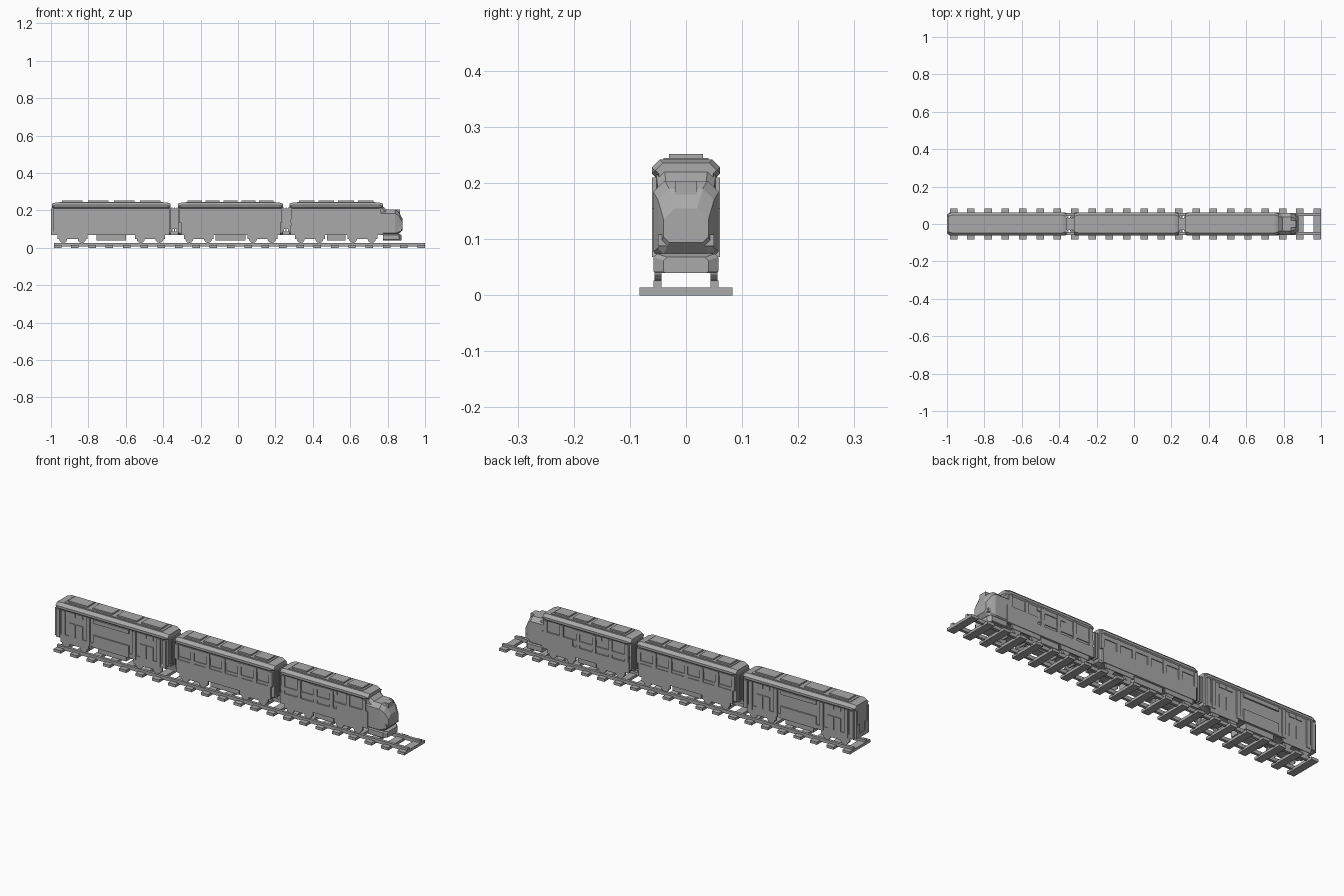
import bpy
import bmesh

default_cube = bpy.data.objects.get("Cube")
if default_cube:
    bpy.data.objects.remove(default_cube, do_unlink=True)

grey = bpy.data.materials.new("plain_grey")
grey.use_nodes = True
grey.diffuse_color = (0.4, 0.4, 0.4, 1)
shader = grey.node_tree.nodes["Principled BSDF"]
shader.inputs["Base Color"].default_value = grey.diffuse_color

# Shared widths, measured from the centre line
OUTER = 0.061
CORE = 0.054
PLATE = 0.058
INNER = 0.05
THIN = 0.006
POST = 0.02

# Shared heights
SLEEPER_TOP = 0.014
RAIL_TOP = 0.026
UNDERSIDE = 0.04
FLOOR = 0.068
SILL = 0.135
HEAD = 0.19
EAVES = 0.21
ROOF = 0.242
ROOF_TOP = 0.252

# Back and front of each car
REAR_CAR = (-0.995, -0.36)
MIDDLE_CAR = (-0.32, 0.24)
LOCOMOTIVE = (0.275, 0.775)
NOSE_TIP = 0.88


def finish(name, bm):
    bmesh.ops.recalc_face_normals(bm, faces=bm.faces)
    mesh = bpy.data.meshes.new(name)
    bm.to_mesh(mesh)
    bm.free()
    mesh.materials.append(grey)
    bpy.context.collection.objects.link(bpy.data.objects.new(name, mesh))


def add_box(bm, *ranges):
    """Add a box given its low and high limit along x, y and z."""
    for vert in bmesh.ops.create_cube(bm, size=1)["verts"]:
        for axis, (low, high) in enumerate(ranges):
            vert.co[axis] = high if vert.co[axis] > 0 else low


def add_centred(bm, along, half_width, heights):
    add_box(bm, along, (-half_width, half_width), heights)


def add_pair(bm, along, inner, outer, heights):
    """Add a box on each side of the centre line."""
    add_box(bm, along, (inner, outer), heights)
    add_box(bm, along, (-outer, -inner), heights)


def around(centre, reach):
    return centre - reach, centre + reach


def spread(low, high, count):
    """Evenly spaced positions including both limits."""
    return [low + (high - low) * i / (count - 1) for i in range(count)]


def loft(name, sections, chamfer):
    """Join octagonal sections of x, half width, bottom and top."""
    bm = bmesh.new()
    rings = []
    for x, width, bottom, top in sections:
        half = [(width - chamfer / 2, bottom), (width, bottom + chamfer / 2),
                (width, top - chamfer), (width - chamfer, top)]
        outline = half + [(-y, z) for y, z in reversed(half)]
        rings.append([bm.verts.new((x, y, z)) for y, z in outline])
    for ring, following in zip(rings, rings[1:]):
        for i in range(len(ring)):
            bm.faces.new((ring[i - 1], ring[i], following[i], following[i - 1]))
    bm.faces.new(rings[0])
    bm.faces.new(rings[-1])
    finish(name, bm)


def tapered_shell(name, limits, width, bottom, top):
    """A car-length shell drawn in a little at both ends."""
    back, front = limits
    drawn_in = (width - THIN, bottom + THIN, top - THIN)
    full = (width, bottom, top)
    loft(name, [(back, *drawn_in), (back + POST, *full),
                (front - POST, *full), (front, *drawn_in)], SLEEPER_TOP)


def car_shell(name, limits, hatches):
    """Recessed core, overhanging roof and raised roof hatches."""
    back, front = limits
    tapered_shell(name + "_core", limits, CORE, FLOOR, ROOF - THIN)
    tapered_shell(name + "_roof", limits, OUTER, EAVES, ROOF)
    bm = bmesh.new()
    along = (back + UNDERSIDE, front - UNDERSIDE)
    add_centred(bm, along, UNDERSIDE, (EAVES, ROOF + THIN / 2))
    pitch = (along[1] - along[0]) / hatches
    for i in range(hatches):
        middle = along[0] + pitch * (i + 0.5)
        add_centred(bm, around(middle, pitch * 0.4), 0.03, (EAVES, ROOF_TOP))
    finish(name + "_roof_hatches", bm)


def add_posts(bm, positions, bottom):
    for x in positions:
        add_pair(bm, around(x, POST / 2), INNER, OUTER, (bottom, EAVES))


def bogie(name, x):
    """Side frames, centre beam and two wheel sets."""
    bm = bmesh.new()
    add_pair(bm, around(x, 0.08), INNER, PLATE, (UNDERSIDE + THIN, FLOOR))
    add_centred(bm, around(x, INNER), INNER, (INNER, FLOOR + THIN))
    finish(name + "_frame", bm)
    bm = bmesh.new()
    radius = 0.022
    for axle in around(x, INNER):
        for y, size, depth in ((-INNER, radius, THIN * 2), (INNER, radius, THIN * 2),
                               (0, THIN, INNER * 2)):
            wheel = bmesh.ops.create_cone(bm, cap_ends=True, segments=12, depth=depth,
                                          radius1=size, radius2=size)
            for vert in wheel["verts"]:
                across, up, side = vert.co
                vert.co = (axle + across, y + side, RAIL_TOP + radius + up)
    finish(name + "_wheels", bm)


def equipment_box(name, x, reach):
    bm = bmesh.new()
    add_pair(bm, around(x, reach), THIN, INNER, (UNDERSIDE, FLOOR))
    finish(name, bm)


# Track
bm = bmesh.new()
add_pair(bm, (-0.985, 1), INNER - THIN, PLATE, (SLEEPER_TOP - THIN, RAIL_TOP))
finish("rails", bm)
bm = bmesh.new()
for x in spread(-0.965, 0.98, 22):
    add_centred(bm, around(x, POST), 0.083, (0, SLEEPER_TOP))
finish("sleepers", bm)

# Rear passenger car with a pair of double doors on each side
back, front = REAR_CAR
middle = (back + front) / 2
car_shell("rear_car", REAR_CAR, 4)
bm = bmesh.new()
add_pair(bm, (back + THIN, front - THIN), INNER, PLATE, (FLOOR, FLOOR + POST))
for heights in ((FLOOR, SILL - THIN), (HEAD, EAVES)):
    add_pair(bm, around(middle, 0.1), INNER, OUTER, heights)
for doorway in around(middle, 0.2):
    add_posts(bm, around(doorway, 0.07), FLOOR)
    for leaf in around(doorway, POST):
        for heights in ((FLOOR, SILL + POST), (HEAD, EAVES)):
            add_pair(bm, around(leaf, POST - THIN / 2), INNER, PLATE, heights)
add_posts(bm, around(middle, 0.3), FLOOR)
finish("rear_car_side_panels", bm)
bm = bmesh.new()
end_wall = (-1, back + POST)
add_pair(bm, end_wall, POST, INNER, (FLOOR + THIN, SILL))
add_pair(bm, end_wall, UNDERSIDE, INNER, (SILL, EAVES))
add_centred(bm, end_wall, INNER, (FLOOR, FLOOR + POST))
finish("rear_car_end_wall", bm)
equipment_box("rear_car_equipment", middle, 0.08)

# Middle car with a deep skirt and a window band
back, front = MIDDLE_CAR
car_shell("middle_car", MIDDLE_CAR, 5)
bm = bmesh.new()
ends = (back + SLEEPER_TOP, front - SLEEPER_TOP)
add_pair(bm, ends, INNER, OUTER, (FLOOR, SILL))
for heights in ((SILL, SILL + SLEEPER_TOP), (HEAD, EAVES)):
    add_pair(bm, ends, INNER, PLATE, heights)
add_posts(bm, spread(*ends, 7), SILL)
finish("middle_car_side_panels", bm)
equipment_box("middle_car_equipment", (back + front) / 2, 0.08)

# Locomotive with a louvred engine room and a solid cab
back, front = LOCOMOTIVE
cab = 0.6
car_shell("locomotive", LOCOMOTIVE, 4)
bm = bmesh.new()
add_pair(bm, (back + THIN, front), INNER, OUTER, (FLOOR, SILL - SLEEPER_TOP))
add_pair(bm, (back + THIN, cab), INNER, PLATE, (SILL, SILL + POST))
add_pair(bm, ((back + cab) / 2, cab), INNER, PLATE, (HEAD, EAVES))
add_pair(bm, (cab, front), INNER, OUTER, (FLOOR, SILL + POST))
add_posts(bm, spread(back + POST, front - POST, 6), FLOOR)
finish("locomotive_side_panels", bm)
equipment_box("locomotive_equipment", (back + front) / 2, INNER)

# Sloped windscreen, bluff nose and bumper
brow = NOSE_TIP - POST
loft("windscreen", [(front - POST, CORE, FLOOR, ROOF - THIN),
                    (front + POST, INNER, FLOOR, EAVES - THIN)], SLEEPER_TOP)
loft("nose", [(front - POST, PLATE, FLOOR, EAVES - THIN),
              (brow - POST, PLATE, FLOOR, EAVES - THIN),
              (brow, INNER, FLOOR + THIN, HEAD),
              (NOSE_TIP, UNDERSIDE, FLOOR + RAIL_TOP, SILL + POST)], POST)
loft("bumper", [(front, PLATE, UNDERSIDE, FLOOR + THIN),
                (brow, PLATE, UNDERSIDE, FLOOR + THIN),
                (NOSE_TIP - THIN, UNDERSIDE, UNDERSIDE, FLOOR)], THIN)
bm = bmesh.new()
add_pair(bm, (brow - POST, NOSE_TIP - THIN), RAIL_TOP, INNER, (FLOOR + POST, FLOOR + UNDERSIDE))
add_centred(bm, (brow - POST, brow + THIN), POST, (SILL + RAIL_TOP, EAVES - THIN))
finish("nose_trim", bm)

# Running gear under every car
for name, (back, front) in (("rear_car", REAR_CAR), ("middle_car", MIDDLE_CAR),
                            ("locomotive", LOCOMOTIVE)):
    bogie(name + "_back_bogie", back + 0.11)
    bogie(name + "_front_bogie", front - 0.11)

# Folded gangways and couplers between cars
for name, trailing, leading in (("rear", REAR_CAR, MIDDLE_CAR), ("front", MIDDLE_CAR, LOCOMOTIVE)):
    gap = (trailing[1] + leading[0]) / 2
    bm = bmesh.new()
    add_centred(bm, around(gap, UNDERSIDE), 0.032, (0.1, EAVES))
    add_centred(bm, around(gap, INNER), SLEEPER_TOP, (FLOOR, FLOOR + POST))
    for x in spread(*around(gap, SLEEPER_TOP), 3):
        add_centred(bm, around(x, THIN / 2), UNDERSIDE, (FLOOR + POST, EAVES + THIN))
    finish(name + "_gangway", bm)
